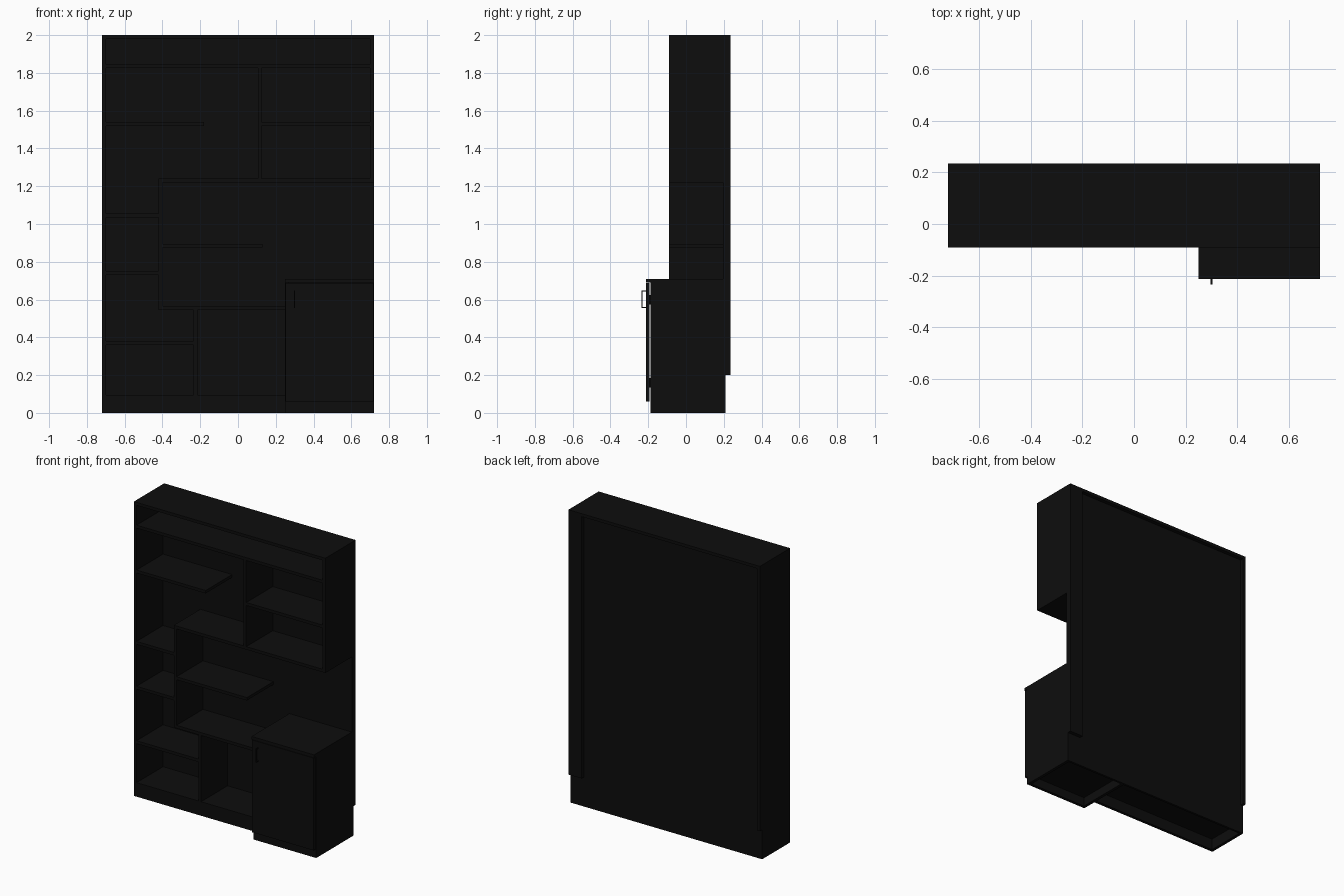
import bpy, bmesh, math
from mathutils import Vector

if "Cube" in bpy.data.objects:
    bpy.data.objects.remove(bpy.data.objects["Cube"])

# One flat near-black colour for the whole unit
black = bpy.data.materials.new("matte black")
black.diffuse_color = (0.004, 0.004, 0.004, 1)
black.use_nodes = True
black.node_tree.nodes["Principled BSDF"].inputs["Base Color"].default_value = black.diffuse_color


def box(name, x, y, z):
    """Axis-aligned board given as (min, max) ranges."""
    bm = bmesh.new()
    bmesh.ops.create_cube(bm, size=1)
    for v in bm.verts:
        v.co = Vector([r[0] if c < 0 else r[1] for r, c in zip((x, y, z), v.co)])
    me = bpy.data.meshes.new(name)
    bm.to_mesh(me)
    bm.free()
    me.materials.append(black)
    ob = bpy.data.objects.new(name, me)
    bpy.context.collection.objects.link(ob)
    return ob


def side(name, x, profile):
    """Upright side panel from a (y, z) outline."""
    bm = bmesh.new()
    face = bm.faces.new([bm.verts.new((x[0], y, z)) for y, z in profile])
    ext = bmesh.ops.extrude_face_region(bm, geom=[face])
    moved = [g for g in ext["geom"] if isinstance(g, bmesh.types.BMVert)]
    bmesh.ops.translate(bm, verts=moved, vec=(x[1] - x[0], 0, 0))
    bmesh.ops.recalc_face_normals(bm, faces=bm.faces)
    me = bpy.data.meshes.new(name)
    bm.to_mesh(me)
    bm.free()
    me.materials.append(black)
    ob = bpy.data.objects.new(name, me)
    bpy.context.collection.objects.link(ob)


W, T = 0.72, 0.02            # half width, board thickness
F, P, R, B = -0.09, 0.195, 0.21, 0.235   # front, back panel front, rear, rear edge
IN = W - T

# Outer carcass: the sides are notched at the back for a skirting board
side("left_side", (-W, -IN),
     [(F, 0), (R, 0), (R, 0.2), (B, 0.2), (B, 1.98), (F, 1.98)])
side("cabinet_right_side", (IN, W),
     [(-0.188, 0), (R, 0), (R, 0.2), (B, 0.2), (B, 0.69), (-0.188, 0.69)])
box("upper_right_side", (IN, W), (F, B), (1.22, 1.98))
box("top_board", (-W, W), (F, B), (1.98, 2.0))
box("back_panel", (-IN, IN), (P, R), (0, 1.98))
box("back_panel_edge", (IN, W), (P, R), (0.69, 1.22))
box("back_strip", (W - 0.1, W), (R, B), (0.2, 1.98))

# Shelves: name, x range, centre height
shelves = [
    ("upper_shelf", -IN, IN, 1.835),
    ("upper_left_shelf", -IN, -0.18, 1.53),
    ("upper_right_shelf", 0.125, IN, 1.53),
    ("middle_shelf", -0.42, IN, 1.23),
    ("left_column_shelf_high", -IN, -0.42, 1.045),
    ("left_column_shelf_low", -IN, -0.42, 0.74),
    ("floating_shelf", -0.40, 0.13, 0.885),
    ("lower_shelf", -0.42, 0.25, 0.555),
    ("lower_left_shelf", -IN, -0.235, 0.37),
    ("bottom_shelf", -IN, 0.25, 0.085),
]
for name, x0, x1, z in shelves:
    box(name, (x0, x1), (F, P), (z - T / 2, z + T / 2))

# Uprights between the shelves: name, centre x, z range
for name, x, z0, z1 in [("upper_divider", 0.115, 1.24, 1.825),
                        ("middle_divider", -0.41, 0.565, 1.22),
                        ("lower_divider", -0.225, 0.095, 0.545)]:
    box(name, (x - T / 2, x + T / 2), (F, P), (z0, z1))

# Plinth under the open shelves
box("plinth", (-IN, 0.25), (F, F + T), (0, 0.075))

# Cabinet
box("cabinet_left_side", (0.25, 0.27), (-0.188, P), (0, 0.69))
box("cabinet_top", (0.25, W), (-0.212, P), (0.69, 0.71))
box("cabinet_bottom", (0.27, IN), (-0.188, P), (0.06, 0.08))
box("cabinet_plinth", (0.27, IN), (-0.188, -0.168), (0, 0.06))
box("cabinet_door", (0.252, W - 0.002), (-0.212, -0.193), (0.06, 0.687))
for i, z in enumerate((0.16, 0.6)):
    box(f"door_hinge_{i + 1}", (0.66, IN), (-0.194, -0.14), (z - 0.025, z + 0.025))

# Door handle: thin bar on two posts
h = 0.003
box("handle_bar", (0.3 - h, 0.3 + h), (-0.235, -0.229), (0.555, 0.648))
for i, z in enumerate((0.555, 0.642)):
    box(f"handle_post_{i + 1}", (0.3 - h, 0.3 + h), (-0.23, -0.211), (z, z + 0.006))
